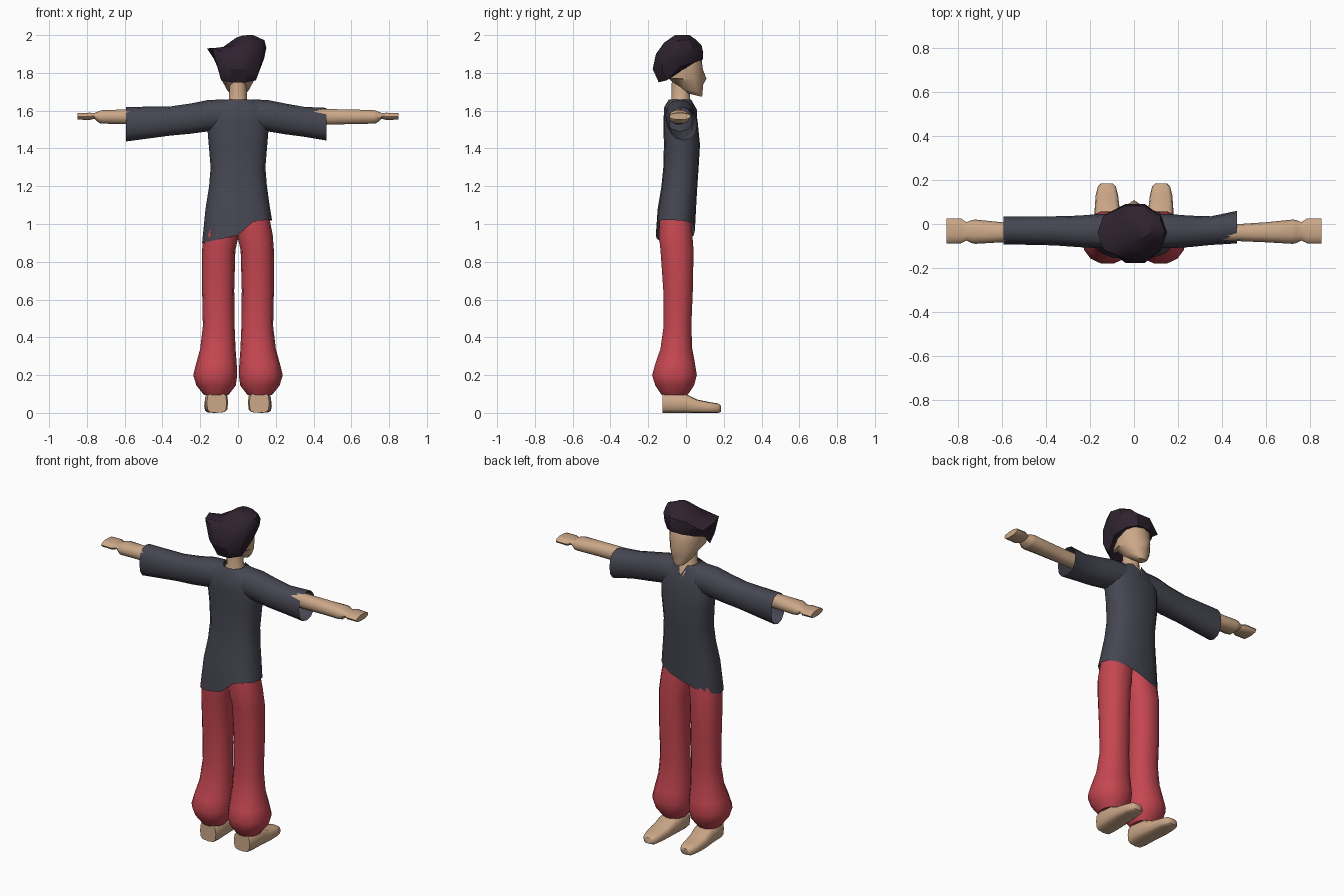
import bpy, bmesh, math


def material(name, rgb):
    m = bpy.data.materials.new(name)
    m.diffuse_color = (*rgb, 1)
    return m


SKIN = material("tan skin", (0.60, 0.39, 0.245))
SHIRT = material("charcoal cloth", (0.060, 0.061, 0.083))
PANTS = material("red cloth", (0.56, 0.062, 0.082))
HAIR = material("dark plum hair", (0.028, 0.016, 0.028))


def loft(name, mat, axis, rings, n=12, p=2.0, start=True, end=True,
         shape=None, mirror=False, angle=50):
    """Skin superellipse rings (t, a_min, a_max, b_min, b_max) along an axis."""
    bm = bmesh.new()
    loops = []
    for t, a0, a1, b0, b1 in rings:
        loop = []
        for i in range(n):
            c, s = math.cos(math.tau * i / n), math.sin(math.tau * i / n)
            a = (a0 + a1) / 2 + (a1 - a0) / 2 * math.copysign(abs(c) ** (2 / p), c)
            b = (b0 + b1) / 2 + (b1 - b0) / 2 * math.copysign(abs(s) ** (2 / p), s)
            co = {"z": (a, b, t), "x": (t, a, b), "y": (a, t, b)}[axis]
            loop.append(bm.verts.new(shape(t, *co) if shape else co))
        loops.append(loop)
    for lo, hi in zip(loops, loops[1:]):
        for i in range(n):
            j = (i + 1) % n
            bm.faces.new((lo[i], lo[j], hi[j], hi[i]))
    if start:
        bm.faces.new(loops[0])
    if end:
        bm.faces.new(loops[-1])
    bmesh.ops.recalc_face_normals(bm, faces=bm.faces)
    me = bpy.data.meshes.new(name)
    bm.to_mesh(me)
    bm.free()
    me.materials.append(mat)
    me.polygons.foreach_set("use_smooth", [True] * len(me.polygons))
    me.set_sharp_from_angle(angle=math.radians(angle))
    ob = bpy.data.objects.new(name, me)
    bpy.context.collection.objects.link(ob)
    if mirror:
        mod = ob.modifiers.new("mirror", "MIRROR")
        mod.use_mirror_merge = False
    return ob


def ramp(v, pts):
    """Piecewise linear lookup."""
    if v <= pts[0][0]:
        return pts[0][1]
    for (x0, y0), (x1, y1) in zip(pts, pts[1:]):
        if v <= x1:
            return y0 + (y1 - y0) * (v - x0) / (x1 - x0)
    return pts[-1][1]


# Shirt body: slanted uneven hem, V neckline on the face side (+y)
def shirt_shape(t, x, y, z):
    if t < 1.0:
        if y > -0.055:
            z = ramp(x, [(-0.19, 0.91), (0.18, 1.02)])
        else:
            z = ramp(x, [(-0.19, 0.90), (0.0, 0.94), (0.09, 1.02)])
    if t > 1.61 and abs(x) < 0.02 and y > 0:
        z -= 0.055
        y = 0.058
    return x, y, z


loft("shirt_body", SHIRT, "z", [
    (0.95, -0.19, 0.18, -0.16, 0.047),
    (1.08, -0.172, 0.17, -0.15, 0.053),
    (1.20, -0.153, 0.153, -0.13, 0.06),
    (1.30, -0.145, 0.145, -0.12, 0.067),
    (1.42, -0.155, 0.155, -0.117, 0.074),
    (1.54, -0.165, 0.165, -0.12, 0.062),
    (1.62, -0.15, 0.15, -0.115, 0.045),
    (1.66, -0.06, 0.06, -0.09, 0.03),
], n=16, p=2.5, start=False, end=False, shape=shirt_shape)

# Sleeves of uneven length, open at the cuff
loft("left_sleeve", SHIRT, "x", [
    (-0.07, -0.105, 0.045, 1.50, 1.66),
    (-0.16, -0.11, 0.045, 1.49, 1.656),
    (-0.25, -0.105, 0.038, 1.478, 1.638),
    (-0.36, -0.097, 0.035, 1.468, 1.622),
    (-0.592, -0.092, 0.035, 1.437, 1.62),
], p=2.3, start=False, end=False)
loft("right_sleeve", SHIRT, "x", [
    (0.07, -0.105, 0.045, 1.50, 1.66),
    (0.16, -0.11, 0.045, 1.49, 1.656),
    (0.25, -0.105, 0.038, 1.475, 1.638),
    (0.35, -0.095, 0.035, 1.462, 1.62),
    (0.468, -0.088, 0.06, 1.442, 1.615),
], p=2.3, start=False, end=False)

# Forearm with mitten hand
loft("forearm_and_hand", SKIN, "x", [
    (0.30, -0.08, 0.0, 1.525, 1.61),
    (0.48, -0.078, 0.0, 1.525, 1.61),
    (0.60, -0.083, 0.008, 1.527, 1.608),
    (0.72, -0.09, 0.02, 1.53, 1.604),
    (0.735, -0.087, 0.018, 1.533, 1.60),
    (0.76, -0.075, 0.008, 1.556, 1.588),
    (0.785, -0.088, 0.025, 1.55, 1.59),
    (0.85, -0.088, 0.025, 1.552, 1.588),
], n=10, p=2.4, mirror=True)

# Trouser leg, ballooning above the ankle
loft("trouser_leg", PANTS, "z", [
    (0.095, 0.05, 0.18, -0.13, 0.01),
    (0.145, 0.012, 0.22, -0.165, 0.045),
    (0.20, 0.004, 0.237, -0.182, 0.06),
    (0.26, 0.007, 0.222, -0.165, 0.05),
    (0.34, 0.013, 0.20, -0.137, 0.035),
    (0.46, 0.018, 0.186, -0.12, 0.03),
    (0.65, 0.02, 0.19, -0.122, 0.038),
    (0.86, 0.014, 0.19, -0.137, 0.042),
    (0.94, -0.004, 0.184, -0.146, 0.036),
    (1.04, -0.01, 0.165, -0.14, 0.03),
], n=14, p=2.2, mirror=True)

# Bare foot
loft("foot", SKIN, "y", [
    (-0.125, 0.06, 0.165, 0.0, 0.105),
    (-0.09, 0.052, 0.176, 0.0, 0.11),
    (0.0, 0.056, 0.178, 0.0, 0.10),
    (0.06, 0.064, 0.179, 0.0, 0.07),
    (0.13, 0.072, 0.174, 0.0, 0.056),
    (0.17, 0.082, 0.164, 0.0, 0.05),
    (0.184, 0.097, 0.15, 0.005, 0.04),
], p=3.5, mirror=True)

# Neck widening into the collar opening
loft("neck", SKIN, "z", [
    (1.57, -0.09, 0.09, -0.09, 0.056),
    (1.625, -0.07, 0.07, -0.088, 0.044),
    (1.66, -0.047, 0.047, -0.078, 0.022),
    (1.76, -0.045, 0.045, -0.075, 0.02),
])


# Head: jaw rises to the rear, nose is a ridge on the centre line
def head_shape(t, x, y, z):
    if t < 1.75:
        z += max(0, 0.08 - y) * 0.25
    if abs(x) < 0.01 and y > 0 and 1.76 < t < 1.80:
        y += 0.02
    return x, y, z


loft("head", SKIN, "z", [
    (1.674, -0.035, 0.035, 0.0, 0.085),
    (1.695, -0.058, 0.058, -0.05, 0.088),
    (1.735, -0.083, 0.083, -0.10, 0.09),
    (1.77, -0.092, 0.092, -0.125, 0.088),
    (1.82, -0.098, 0.098, -0.14, 0.089),
    (1.88, -0.098, 0.098, -0.13, 0.082),
    (1.94, -0.06, 0.06, -0.09, 0.03),
], p=2.2, shape=head_shape)


# Hair cap: low at the nape, high over the brow, one lock jutting to -x
def hair_shape(t, x, y, z):
    low = ramp(y, [(-0.12, 1.75), (-0.085, 1.77), (-0.04, 1.83), (0.09, 1.87)])
    z = low + (t - 1.75) / 0.25 * (2.0 - low)
    if t > 1.95 and x < 0.03:
        z -= 0.35 * (0.03 - x)
    if 1.88 < t < 1.95 and x < -0.1:
        x -= 0.025
        z = 1.93 if y < -0.02 else 1.90
    return x, y, z


loft("hair", HAIR, "z", [
    (1.75, -0.11, 0.115, -0.15, 0.094),
    (1.82, -0.128, 0.138, -0.183, 0.098),
    (1.90, -0.14, 0.15, -0.165, 0.088),
    (1.96, -0.085, 0.14, -0.12, 0.055),
    (2.0, -0.01, 0.08, -0.06, 0.02),
], n=10, p=2.1, shape=hair_shape, angle=35)
